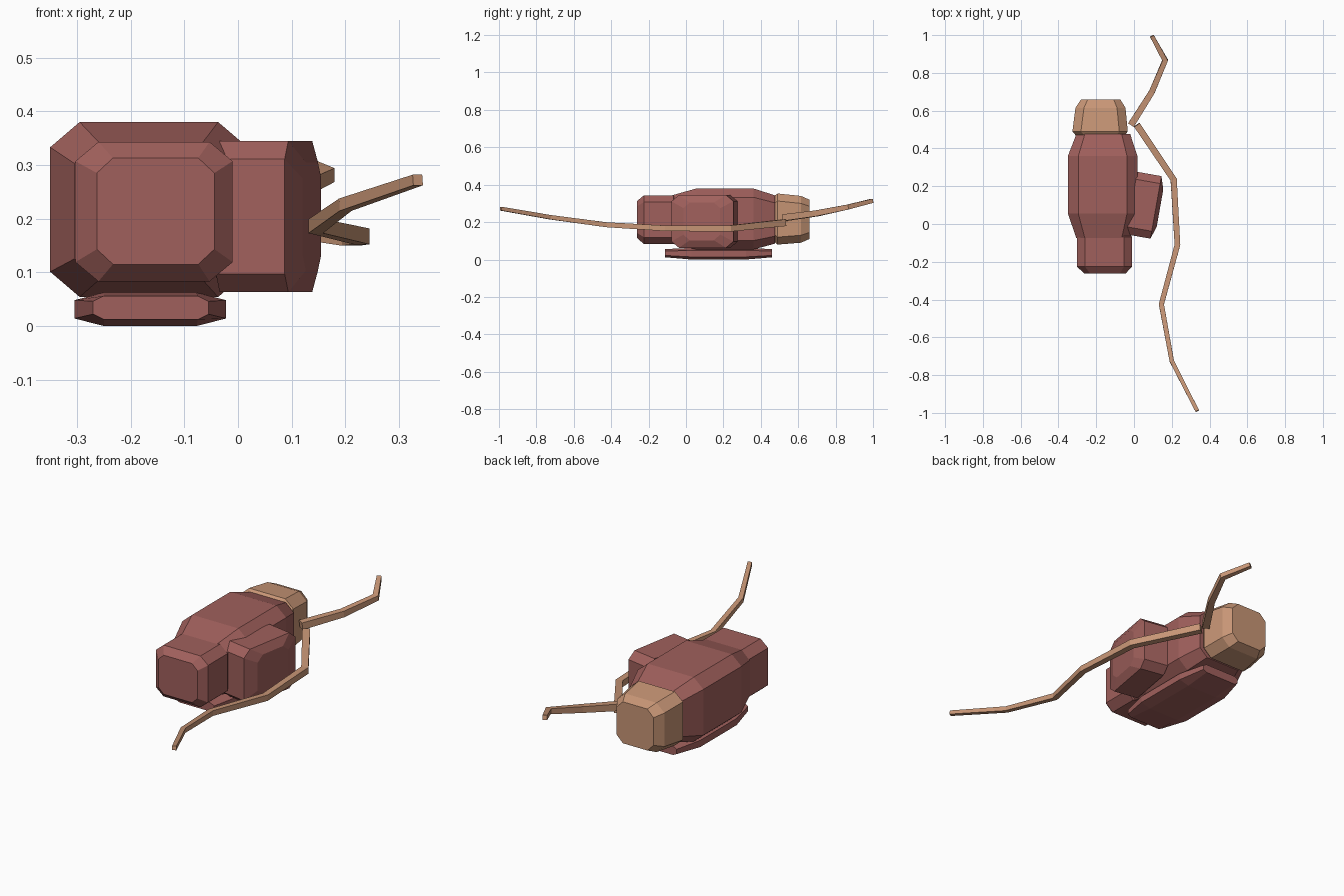
import bpy, bmesh, math
from mathutils import Vector, Matrix


def material(name, rgb):
    m = bpy.data.materials.new(name)
    m.diffuse_color = (*rgb, 1)
    return m


RED = material("dull red", (0.352, 0.117, 0.107))
TAN = material("tan", (0.578, 0.305, 0.181))


def build(name, rings, mat, matrix=None):
    """Skin a list of equal-length rings and cap both ends."""
    bm = bmesh.new()
    loops = [[bm.verts.new(p) for p in ring] for ring in rings]
    n = len(loops[0])
    for a, b in zip(loops, loops[1:]):
        for i in range(n):
            j = (i + 1) % n
            bm.faces.new((a[i], a[j], b[j], b[i]))
    bm.faces.new(loops[0])
    bm.faces.new(loops[-1])
    bmesh.ops.recalc_face_normals(bm, faces=bm.faces)
    me = bpy.data.meshes.new(name)
    bm.to_mesh(me)
    bm.free()
    me.materials.append(mat)
    ob = bpy.data.objects.new(name, me)
    if matrix:
        ob.matrix_world = matrix
    bpy.context.collection.objects.link(ob)
    return ob


def octagon(y, x0, x1, z0, z1, cx, cz):
    """Chamfered rectangle in the plane of constant y."""
    return [Vector((x, y, z)) for x, z in (
        (x0 + cx, z0), (x1 - cx, z0), (x1, z0 + cz), (x1, z1 - cz),
        (x1 - cx, z1), (x0 + cx, z1), (x0, z1 - cz), (x0, z0 + cz))]


def loft(name, sections, mat, matrix=None):
    build(name, [octagon(*s) for s in sections], mat, matrix)


# main body, tapered at both ends
loft("body", [
    (-0.075, -0.305, -0.02, 0.085, 0.343, 0.045, 0.04),
    (0.055, -0.35, 0.018, 0.054, 0.38, 0.055, 0.047),
    (0.36, -0.35, 0.018, 0.054, 0.38, 0.055, 0.047),
    (0.476, -0.305, -0.02, 0.085, 0.343, 0.045, 0.04)], RED)

# front block
loft("front_block", [
    (-0.262, -0.263, -0.044, 0.115, 0.313, 0.03, 0.028),
    (-0.225, -0.303, -0.01, 0.083, 0.343, 0.043, 0.036),
    (-0.068, -0.303, -0.01, 0.083, 0.343, 0.043, 0.036),
    (-0.05, -0.28, -0.03, 0.1, 0.325, 0.04, 0.036)], RED)

# side block, turned slightly outward
loft("side_block", [
    (-0.022, -0.1, 0.1, 0.103, 0.305, 0.035, 0.03),
    (0.0, -0.168, 0.168, 0.063, 0.345, 0.04, 0.034),
    (0.13, -0.168, 0.168, 0.063, 0.345, 0.04, 0.034)], RED,
    Matrix.Translation((0.116, 0.088, 0)) @ Matrix.Rotation(math.radians(80), 4, 'Z'))

# flat base pad
loft("base_pad", [
    (-0.112, -0.27, -0.055, 0.012, 0.056, 0.02, 0.01),
    (0.03, -0.305, -0.022, 0.0, 0.062, 0.055, 0.014),
    (0.32, -0.305, -0.022, 0.0, 0.062, 0.055, 0.014),
    (0.46, -0.27, -0.055, 0.012, 0.056, 0.02, 0.01)], RED)

# tan rear cap
loft("rear_cap", [
    (0.465, -0.305, -0.05, 0.1, 0.335, 0.045, 0.04),
    (0.49, -0.326, -0.033, 0.08, 0.353, 0.045, 0.04),
    (0.615, -0.31, -0.045, 0.09, 0.34, 0.045, 0.04),
    (0.66, -0.28, -0.073, 0.11, 0.32, 0.035, 0.035)], TAN)


def strand(name, points, w0, w1):
    """Square rod along a path, tapering from w0 to w1."""
    pts = [Vector(p) for p in points]
    rings = []
    for i, p in enumerate(pts):
        a = (p - pts[max(i - 1, 0)]).normalized()
        b = (pts[min(i + 1, len(pts) - 1)] - p).normalized()
        t = (a + b).normalized()
        side = t.cross(Vector((0, 0, 1))).normalized()
        up = side.cross(t)
        h = (w0 + (w1 - w0) * i / (len(pts) - 1)) / 2
        mitre = 1 / max(t.dot(b if b.length else a), 0.5)
        rings.append([p + side * h * mitre * u + up * h * v
                      for u, v in ((-1, -1), (1, -1), (1, 1), (-1, 1))])
    build(name, rings, TAN)


# long bent feelers
strand("long_strand", [
    (0.015, 0.525, 0.197), (0.21, 0.235, 0.166), (0.23, -0.11, 0.167),
    (0.145, -0.425, 0.186), (0.2, -0.725, 0.226), (0.335, -0.99, 0.272)], 0.036, 0.02)
strand("short_strand", [
    (-0.015, 0.525, 0.224), (0.095, 0.7, 0.247),
    (0.165, 0.867, 0.281), (0.095, 0.995, 0.314)], 0.036, 0.022)
